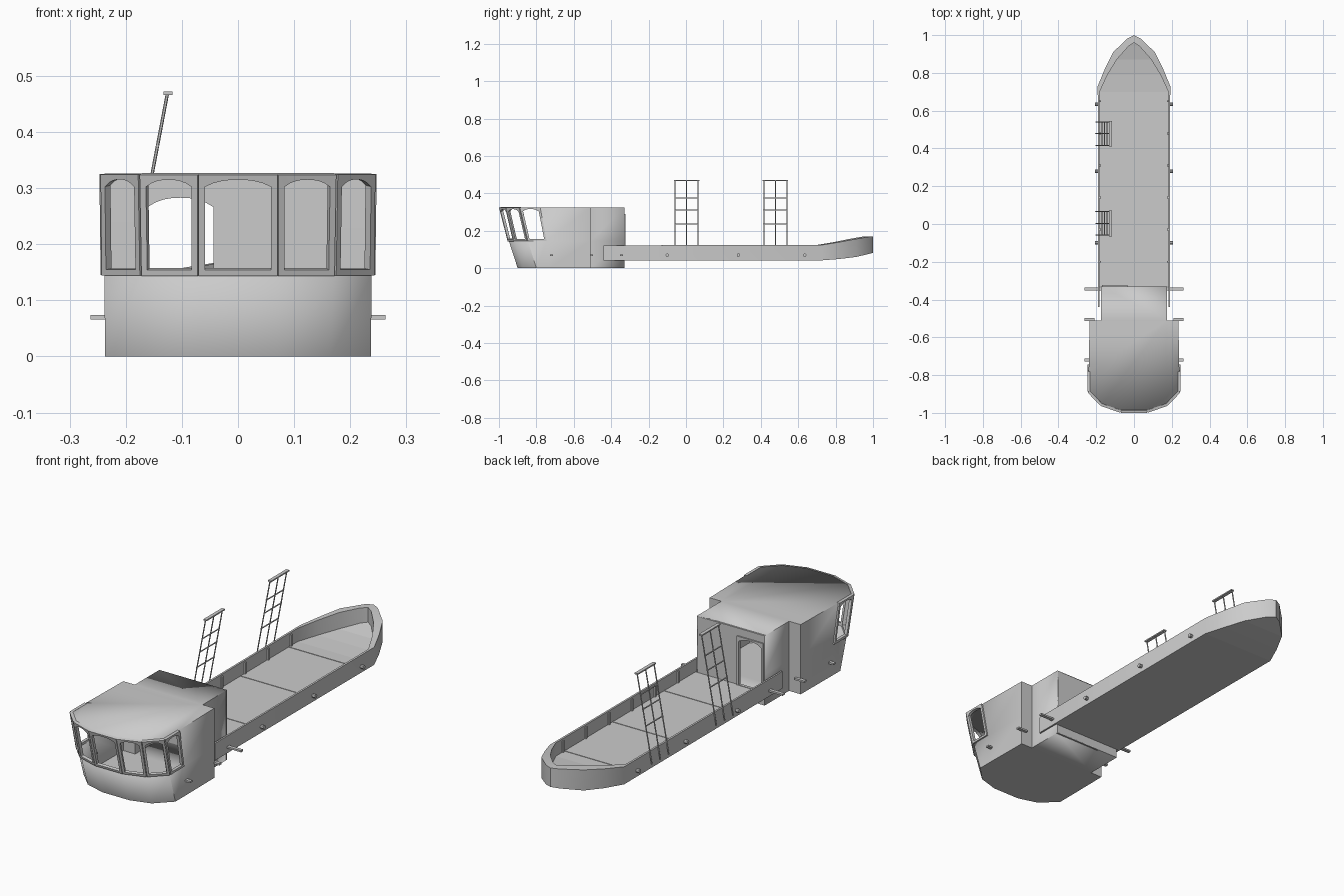
import bpy, bmesh, math
from mathutils import Vector

if "Cube" in bpy.data.objects:
    bpy.data.objects.remove(bpy.data.objects["Cube"])


def make(name, verts, faces, solid=0.0, offset=0.0, smooth=False):
    me = bpy.data.meshes.new(name)
    me.from_pydata([tuple(v) for v in verts], [], faces)
    bm = bmesh.new()
    bm.from_mesh(me)
    bmesh.ops.remove_doubles(bm, verts=bm.verts, dist=1e-5)
    bmesh.ops.recalc_face_normals(bm, faces=bm.faces)
    bm.to_mesh(me)
    bm.free()
    ob = bpy.data.objects.new(name, me)
    bpy.context.collection.objects.link(ob)
    if solid:
        m = ob.modifiers.new("thickness", 'SOLIDIFY')
        m.thickness, m.offset = solid, offset
    if smooth:
        bpy.ops.object.select_all(action='DESELECT')
        ob.select_set(True)
        bpy.context.view_layer.objects.active = ob
        bpy.ops.object.shade_smooth_by_angle(angle=math.radians(30))
    return ob


def box(name, lo, hi):
    v = [(x, y, z) for x in (lo[0], hi[0]) for y in (lo[1], hi[1]) for z in (lo[2], hi[2])]
    f = [(0, 1, 3, 2), (4, 6, 7, 5), (0, 4, 5, 1), (2, 3, 7, 6), (0, 2, 6, 4), (1, 5, 7, 3)]
    return make(name, v, f)


def bar(name, a, b, r, n=6):
    a, b = Vector(a), Vector(b)
    bpy.ops.mesh.primitive_cylinder_add(vertices=n, radius=r, depth=(b - a).length, location=(a + b) / 2)
    ob = bpy.context.object
    ob.name = name
    ob.rotation_euler = (b - a).to_track_quat('Z', 'Y').to_euler()
    return ob


def arched_frame(name, a, b, c, d, border, thick):
    """Flat frame in quad a,b (bottom) c,d (top), with an arched opening."""
    a, b, c, d = map(Vector, (a, b, c, d))
    at = lambda u, v: a.lerp(b, u).lerp(d.lerp(c, u), v)
    bu, bv = border / (b - a).length, border / (d - a).length
    inner, outer = [(bu, bv), (1 - bu, bv)], [(0, 0), (1, 0)]
    for i in range(9):
        t = 1 - i / 8
        s = 2 * t - 1
        inner.append((bu + t * (1 - 2 * bu), 1 - bv * 0.8 - 0.07 * abs(s) ** 2.5))
        outer.append((t, 1))
    n = len(inner)
    verts = [at(*p) for p in outer + inner]
    faces = [(i, (i + 1) % n, n + (i + 1) % n, n + i) for i in range(n)]
    return make(name, verts, faces, thick)


# Cabin: three half outlines (floor, belt, roof), mirrored
REAR = [(0.235, -0.51), (0.175, -0.51), (0.175, -0.33)]
halves = [
    (0.0, [(0.07, -0.90), (0.165, -0.872), (0.237, -0.80), (0.237, -0.73)]),
    (0.145, [(0.07, -0.947), (0.17, -0.915), (0.238, -0.845), (0.238, -0.745)]),
    (0.325, [(0.07, -0.993), (0.173, -0.957), (0.24, -0.888), (0.24, -0.78)]),
]
rings = []
for z, half in halves:
    h = half + REAR
    rings.append([Vector((x, y, z)) for x, y in h] + [Vector((-x, y, z)) for x, y in reversed(h)])
N = len(rings[0])
BACK = 6
WINDOWS = {13: "front", 0: "right_inner", 1: "right_outer", 2: "right_side",
           12: "left_inner", 11: "left_outer", 10: "left_side"}
verts = [v for r in rings for v in r]
faces = [tuple(range(N)), tuple(range(2 * N, 3 * N))]
for i in range(N):
    j = (i + 1) % N
    if i != BACK:
        faces.append((i, j, N + j, N + i))
        if i not in WINDOWS:
            faces.append((N + i, N + j, 2 * N + j, 2 * N + i))
make("cabin_shell", verts, faces, 0.006, -1, smooth=True)

# Raised window frames
for i, label in WINDOWS.items():
    j = (i + 1) % N
    arched_frame(label + "_window_frame", rings[1][i], rings[1][j], rings[2][j], rings[2][i], 0.011, 0.014)

# Back wall around the open doorway
DX0, DX1, DZ0, DZ1 = -0.17, -0.035, 0.055, 0.29
for name, x0, x1, z0, z1 in (("back_wall_left", -0.175, DX0, 0, 0.325),
                             ("back_wall_right", DX1, 0.175, 0, 0.325),
                             ("back_wall_sill", DX0, DX1, 0, DZ0),
                             ("back_wall_lintel", DX0, DX1, DZ1, 0.325)):
    box(name, (x0, -0.338, z0), (x1, -0.33, z1))
arched_frame("door_frame", (DX0, -0.331, DZ0), (DX1, -0.331, DZ0), (DX1, -0.331, DZ1),
             (DX0, -0.331, DZ1), 0.009, 0.014)

# Bulwark: stations of outer xy, inner xy, bottom z, top z
stations = [
    ((0.190, -0.44), (0.182, -0.44), 0.042, 0.122),
    ((0.190, -0.33), (0.182, -0.33), 0.042, 0.122),
    ((0.192, 0.73), (0.182, 0.70), 0.042, 0.124),
    ((0.155, 0.82), (0.140, 0.79), 0.049, 0.139),
    ((0.110, 0.91), (0.090, 0.872), 0.060, 0.156),
    ((0.035, 0.982), (0.028, 0.942), 0.077, 0.168),
    ((0.0, 1.0), (0.0, 0.96), 0.082, 0.17),
]
path = [(1, s) for s in stations] + [(-1, s) for s in stations[-2::-1]]
verts, faces = [], []
for k, (s, (o, i, zb, zt)) in enumerate(path):
    verts += [(s * o[0], o[1], zb), (s * o[0], o[1], zt), (s * i[0], i[1], zt), (s * i[0], i[1], zb)]
    if k:
        p, q = 4 * k - 4, 4 * k
        faces += [(p + e, p + (e + 1) % 4, q + (e + 1) % 4, q + e) for e in range(4)]
faces += [(0, 1, 2, 3), tuple(len(verts) - e for e in (1, 2, 3, 4))]
make("bulwark", verts, faces, smooth=True)

# Deck and hull bottom, spanning the bulwark
for name, side, lift in (("deck_floor", 1, 0.02), ("hull_bottom", 0, 0.0)):
    verts, faces = [], []
    for k, st in enumerate(stations[1:]):
        x, y = st[side]
        verts += [(-x, y, st[2] + lift), (x, y, st[2] + lift)]
        if k:
            faces.append((2 * k - 2, 2 * k - 1, 2 * k + 1, 2 * k) if x else (2 * k - 2, 2 * k - 1, 2 * k))
    make(name, verts, faces)

# Deck seams, wall ribs and rubbing studs
for y in (-0.1, 0.28, 0.635):
    box("deck_seam", (-0.182, y - 0.003, 0.06), (0.182, y + 0.003, 0.064))
    for s in (-1, 1):
        bar("side_stud", (s * 0.185, y, 0.07), (s * 0.207, y, 0.07), 0.009, 8)
for k in range(6):
    y = -0.2 + 0.17 * k
    for s in (-1, 1):
        x0, x1 = sorted((s * 0.176, s * 0.184))
        box("wall_rib", (x0, y - 0.005, 0.06), (x1, y + 0.005, 0.115))

# Side outrigger pegs
for y, start in ((-0.345, 0.17), (-0.505, 0.21), (-0.72, 0.225)):
    for s in (-1, 1):
        x0, x1 = sorted((s * start, s * 0.263))
        box("side_peg", (x0, y - 0.008, 0.066), (x1, y + 0.008, 0.074))

# Two leaning ladders on the left rail
lean = lambda z: -0.192 + 0.19 * (z - 0.12)
for yc in (0.003, 0.478):
    for dy in (-0.062, 0, 0.062):
        bar("ladder_rail", (lean(0.065), yc + dy, 0.065), (lean(0.467), yc + dy, 0.467), 0.003)
    for z in (0.235, 0.31, 0.375):
        bar("ladder_rung", (lean(z), yc - 0.065, z), (lean(z), yc + 0.065, z), 0.003)
    box("ladder_top_plate", (-0.133, yc - 0.068, 0.466), (-0.117, yc + 0.068, 0.472))
